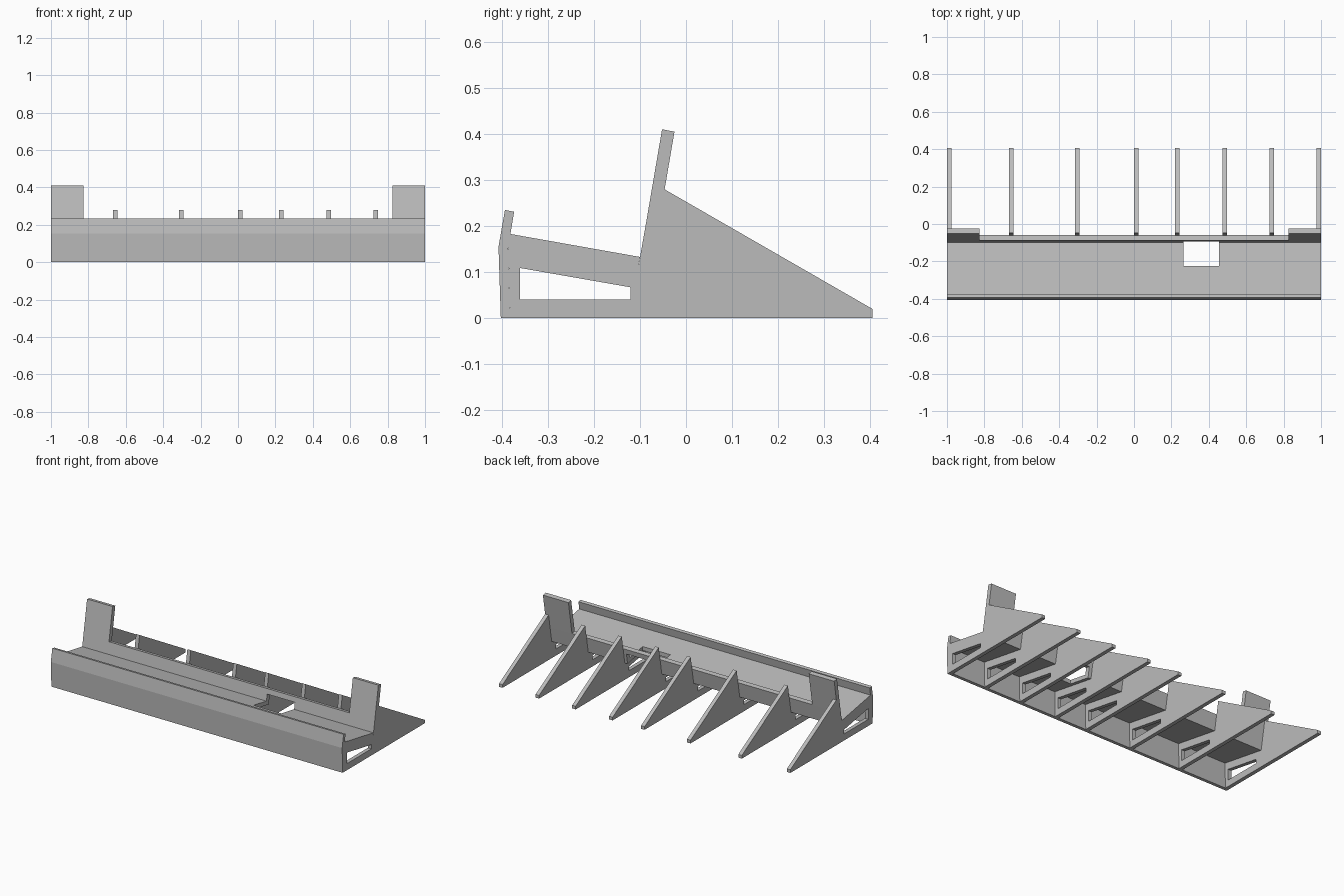
import bpy, bmesh
from mathutils import Vector

if "Cube" in bpy.data.objects:
    bpy.data.objects.remove(bpy.data.objects["Cube"])

grey = bpy.data.materials.new("plain grey")
grey.diffuse_color = (0.5, 0.5, 0.5, 1)
grey.use_nodes = True
grey.node_tree.nodes["Principled BSDF"].inputs["Base Color"].default_value = grey.diffuse_color


def prism(name, profile, x0, x1):
    """Extrude a (y, z) profile along x."""
    bm = bmesh.new()
    face = bm.faces.new([bm.verts.new((x0, y, z)) for y, z in profile])
    ext = bmesh.ops.extrude_face_region(bm, geom=[face])
    verts = [g for g in ext["geom"] if isinstance(g, bmesh.types.BMVert)]
    bmesh.ops.translate(bm, vec=Vector((x1 - x0, 0, 0)), verts=verts)
    bmesh.ops.recalc_face_normals(bm, faces=bm.faces)
    mesh = bpy.data.meshes.new(name)
    bm.to_mesh(mesh)
    bm.free()
    mesh.materials.append(grey)
    obj = bpy.data.objects.new(name, mesh)
    bpy.context.collection.objects.link(obj)
    return obj


def cut(obj, cutter):
    mod = obj.modifiers.new("cut", 'BOOLEAN')
    mod.operation = 'DIFFERENCE'
    mod.solver = 'EXACT'
    mod.object = cutter


# Hidden cutters: slot through the ribs, opening in shelf and back rail
slot = prism("slot_cutter", [(-0.36, 0.041), (-0.12, 0.041),
                             (-0.12, 0.067), (-0.36, 0.109)], -1.1, 1.1)
opening = prism("opening_cutter", [(-0.225, 0.08), (-0.04, 0.08),
                                   (-0.04, 0.165), (-0.225, 0.195)], 0.265, 0.455)
for c in (slot, opening):
    c.hide_render = True
    c.display_type = 'WIRE'

# Front panel with its tilted lip
prism("front_panel", [(-0.402, 0), (-0.382, 0), (-0.386, 0.155), (-0.373, 0.231),
                      (-0.393, 0.235), (-0.407, 0.155)], -1, 1)

# Sloping shelf
shelf = prism("shelf", [(-0.382, 0.183), (-0.10, 0.133),
                        (-0.104, 0.109), (-0.386, 0.159)], -1, 1)
cut(shelf, opening)

# Low leaning back rail
rail = prism("back_rail", [(-0.104, 0.109), (-0.077, 0.104),
                           (-0.060, 0.2), (-0.087, 0.205)], -1, 1)
cut(rail, opening)

# Tall back posts at both ends
for side, x0, x1 in (("left", -1, -0.825), ("right", 0.825, 1)):
    prism("back_post_" + side, [(-0.087, 0.205), (-0.060, 0.2),
                                (-0.025, 0.405), (-0.052, 0.41)], x0, x1)

# Support ribs tucked behind the panel, under the shelf and behind the rail
rib_profile = [(-0.382, 0), (0.405, 0), (0.405, 0.02), (-0.047, 0.28),
               (-0.077, 0.104), (-0.104, 0.109), (-0.386, 0.159)]
for i, x in enumerate((-0.988, -0.655, -0.303, 0.013, 0.232, 0.486, 0.737, 0.988)):
    rib = prism(f"rib_{i + 1}", rib_profile, x - 0.012, x + 0.012)
    cut(rib, slot)
